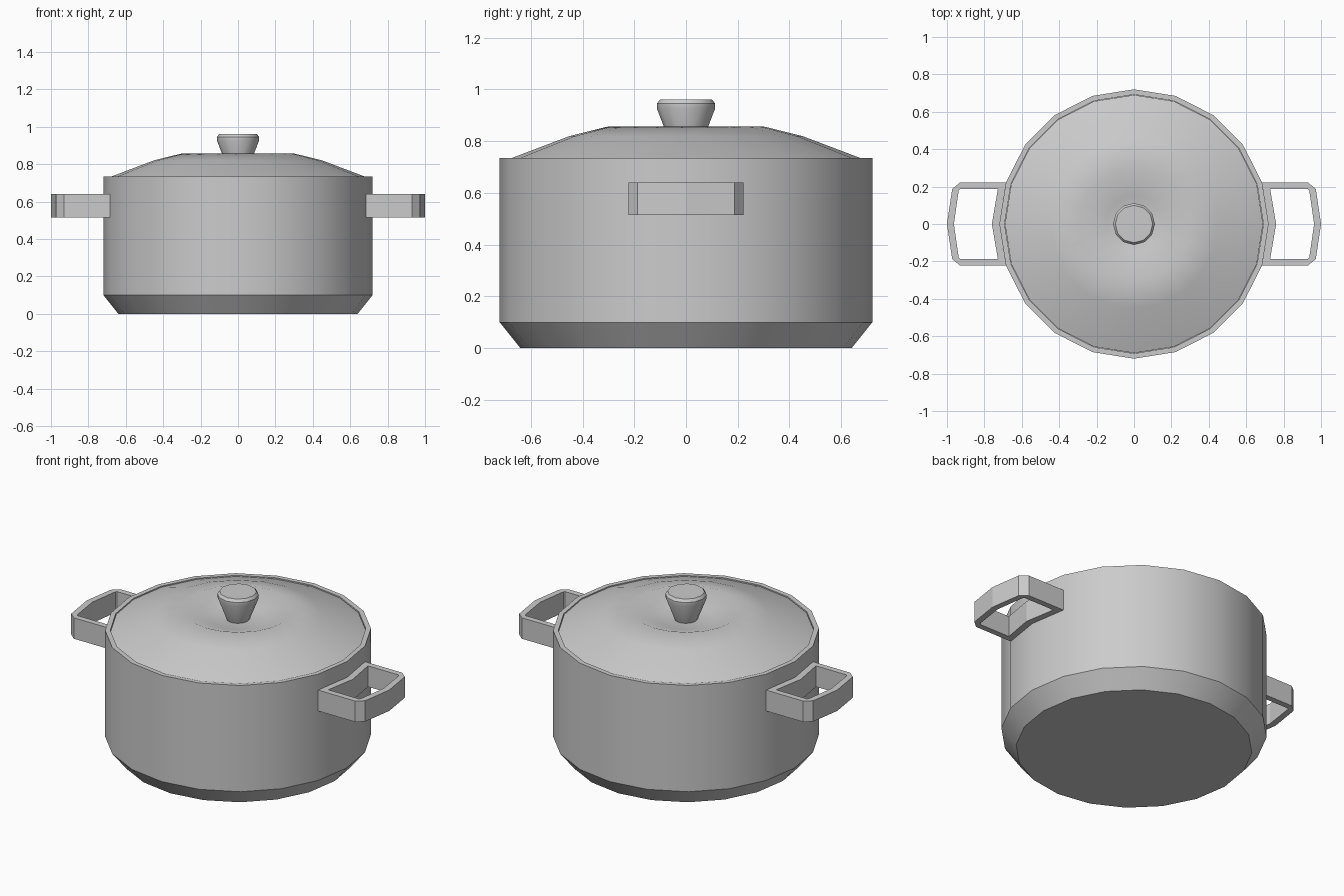
import bpy, bmesh, math

if "Cube" in bpy.data.objects:
    bpy.data.objects.remove(bpy.data.objects["Cube"])


def finish(name, bm, angle):
    bmesh.ops.recalc_face_normals(bm, faces=bm.faces)
    mesh = bpy.data.meshes.new(name)
    bm.to_mesh(mesh)
    bm.free()
    obj = bpy.data.objects.new(name, mesh)
    bpy.context.collection.objects.link(obj)
    if angle:
        bpy.ops.object.select_all(action='DESELECT')
        bpy.context.view_layer.objects.active = obj
        obj.select_set(True)
        bpy.ops.object.shade_smooth_by_angle(angle=math.radians(angle))
    return obj


def lathe(name, profile, sides, angle):
    """Revolve (radius, z) points around z, capping both ends."""
    bm = bmesh.new()
    rings = []
    for r, z in profile:
        rings.append([bm.verts.new((r * math.cos(2 * math.pi * i / sides),
                                    r * math.sin(2 * math.pi * i / sides), z))
                      for i in range(sides)])
    for a, b in zip(rings, rings[1:]):
        for i in range(sides):
            j = (i + 1) % sides
            bm.faces.new((a[i], a[j], b[j], b[i]))
    bm.faces.new(rings[0])
    bm.faces.new(rings[-1])
    return finish(name, bm, angle)


def handle(name, side):
    """Closed loop handle hugging the pot wall."""
    outer = [(.685, .222), (.93, .222), (.972, .187), (1.0, 0)]
    inner = [(.728, .187), (.93, .187), (.937, .18), (.963, 0)]

    def loop(half, back):
        return half + [(x, -y) for x, y in reversed(half[:-1])] + [back]

    loops = (loop(outer, (.72, 0)), loop(inner, (.76, 0)))
    bm = bmesh.new()
    ob, ot, ib, it = [[bm.verts.new((side * x, y, z)) for x, y in pts]
                      for pts in loops for z in (.515, .64)]
    n = len(ob)
    for a, b in ((ob, ot), (ot, it), (it, ib), (ib, ob)):
        for i in range(n):
            j = (i + 1) % n
            bm.faces.new((a[i], a[j], b[j], b[i]))
    return finish(name, bm, 0)


# Pot body with chamfered base and raised rim
lathe("pot_body", [(.64, 0), (.72, .10), (.72, .735), (.692, .735), (.692, .715)], 20, 30)

# Domed lid with a central dip
lathe("lid", [(.69, .716), (.69, .729), (.45, .82), (.30, .857), (.15, .80)], 20, 40)

# Lid knob
lathe("lid_knob", [(.062, .795), (.112, .925), (.112, .946), (.10, .962)], 12, 35)

# Side handles
handle("handle_right", 1)
handle("handle_left", -1)
